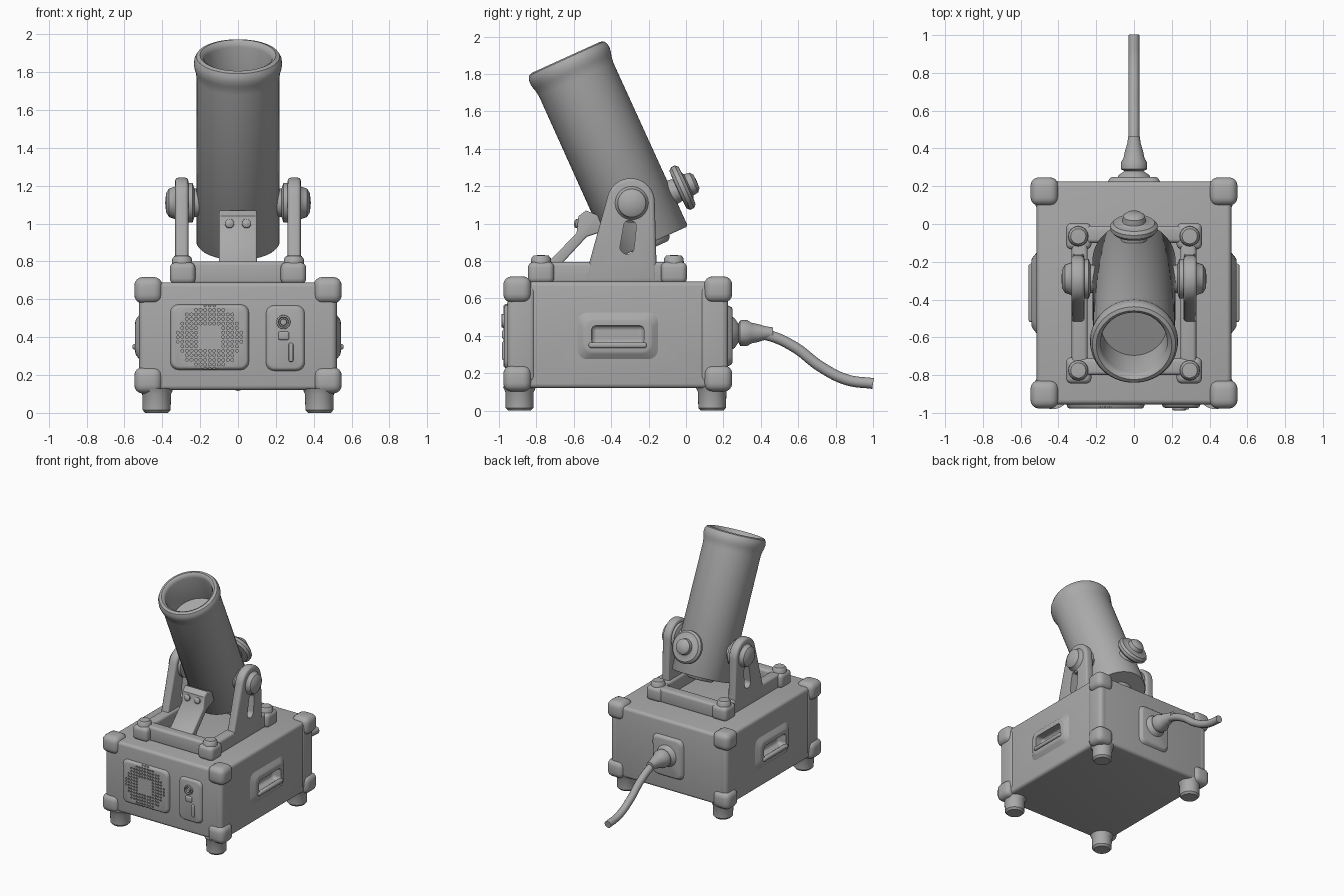
import bpy, bmesh, math
from mathutils import Matrix, Vector

if "Cube" in bpy.data.objects:
    bpy.data.objects.remove(bpy.data.objects["Cube"])

grey = bpy.data.materials.new("plain_grey")
grey.use_nodes = True
grey.diffuse_color = (0.4, 0.4, 0.4, 1)
grey.node_tree.nodes["Principled BSDF"].inputs["Base Color"].default_value = (0.4, 0.4, 0.4, 1)

MID_Y = -0.365
parts = []


def finish(bm, name, mirror=False):
    bmesh.ops.recalc_face_normals(bm, faces=bm.faces)
    mesh = bpy.data.meshes.new(name)
    bm.to_mesh(mesh)
    bm.free()
    mesh.materials.append(grey)
    ob = bpy.data.objects.new(name, mesh)
    bpy.context.collection.objects.link(ob)
    parts.append(ob)
    if mirror:
        ob.modifiers.new("mirror", 'MIRROR')
    return ob


def bevel(bm, width, segments=4, edges=None):
    bmesh.ops.bevel(bm, geom=edges or bm.edges[:], offset=width, segments=segments,
                    profile=0.5, affect='EDGES', clamp_overlap=True)


def box(name, lo, hi, round_by, mirror=False):
    """Rounded block between two corners."""
    bm = bmesh.new()
    lo, hi = Vector(lo), Vector(hi)
    bmesh.ops.create_cube(bm, size=1, matrix=Matrix.Translation((lo + hi) / 2) @ Matrix.Diagonal((hi - lo).to_4d()))
    bevel(bm, round_by)
    return finish(bm, name, mirror)


def lathe(name, profile, origin, axis, sides=48, mirror=False):
    """Revolve (radius, height) points about an axis."""
    bm = bmesh.new()
    verts = [bm.verts.new((r, 0, h)) for r, h in profile]
    edges = [bm.edges.new(p) for p in zip(verts, verts[1:])]
    bmesh.ops.spin(bm, geom=verts + edges, cent=(0, 0, 0), axis=(0, 0, 1),
                   angle=math.tau, steps=sides, use_merge=True)
    bmesh.ops.remove_doubles(bm, verts=bm.verts, dist=1e-5)
    turn = Vector(axis).to_track_quat('Z', 'Y').to_matrix().to_4x4()
    bm.transform(Matrix.Translation(origin) @ turn)
    return finish(bm, name, mirror)


def prism(name, outline, x0, x1, round_by=0, mirror=False):
    """Extrude a (y, z) outline along x."""
    bm = bmesh.new()
    face = bm.faces.new([bm.verts.new((x0, y, z)) for y, z in outline])
    out = bmesh.ops.extrude_face_region(bm, geom=[face])
    moved = [v for v in out["geom"] if isinstance(v, bmesh.types.BMVert)]
    bmesh.ops.translate(bm, verts=moved, vec=(x1 - x0, 0, 0))
    if round_by:
        rims = [e for e in bm.edges if abs(e.verts[0].co.x - e.verts[1].co.x) < 1e-5]
        bevel(bm, round_by, 3, rims)
    return finish(bm, name, mirror)


def plate(name, centre, half, depth, normal, flare=0.03):
    """Raised plate with sloping sides and rounded corners on a wall."""
    bm = bmesh.new()
    bmesh.ops.create_cube(bm, size=2)
    for v in bm.verts:
        grow = flare if v.co.z < 0 else 0
        v.co = ((half[0] + grow) * v.co.x, (half[1] + grow) * v.co.y, depth * v.co.z)
    corners = [e for e in bm.edges if abs(e.verts[0].co.z - e.verts[1].co.z) > depth]
    bevel(bm, 0.04, 4, corners)
    bevel(bm, 0.01, 2, [e for e in bm.edges if all(v.co.z > 0 for v in e.verts)])
    n = Vector(normal)
    side = Vector((0, 0, 1)).cross(n)
    turn = Matrix((side, (0, 0, 1), n)).transposed().to_4x4()
    bm.transform(Matrix.Translation(centre) @ turn)
    return finish(bm, name)


def cut(target, cutter):
    mod = target.modifiers.new("cut", 'BOOLEAN')
    mod.operation, mod.solver, mod.object = 'DIFFERENCE', 'EXACT', cutter
    cutter.hide_render = True
    cutter.hide_set(True)
    parts.remove(cutter)


def arc(cy, cz, r, a0, a1, n=12):
    angles = [math.radians(a0 + (a1 - a0) * i / n) for i in range(n + 1)]
    return [(cy + r * math.cos(a), cz + r * math.sin(a)) for a in angles]


# Cabinet with bumpers, edge posts and feet
cabinet = box("cabinet", (-0.515, -0.955, 0.12), (0.515, 0.225, 0.69), 0.025)
for end, y in (("front", -0.88), ("back", 0.15)):
    s = -1 if end == "front" else 1
    for level, z in (("lower", 0.172), ("upper", 0.648)):
        cy = y + s * 0.022
        box(f"{end}_{level}_bumper", (0.4, cy - 0.075, z - 0.07), (0.548, cy + 0.075, z + 0.07), 0.045, True)
    box(f"{end}_edge_post", (0.44, y - 0.075, 0.15), (0.522, y + 0.075, 0.67), 0.03, True)
    lathe(f"{end}_foot", [(0, 0), (0.06, 0), (0.074, 0.015), (0.076, 0.1), (0.09, 0.13), (0, 0.13)],
          (0.43, y + s * 0.0 - 0.01, 0), (0, 0, 1), 32, True)

# Front grille and control plates
grille = plate("grille_plate", (-0.15, -0.955, 0.4), (0.2, 0.165), 0.022, (0, -1, 0), 0.015)
bm = bmesh.new()
for i in range(-7, 8):
    for j in range(-7, 8):
        if 0.07 < math.hypot(i, j) * 0.024 < 0.172:
            at = Matrix.Translation((-0.15 + i * 0.024, -0.977, 0.4 + j * 0.024))
            bmesh.ops.create_cone(bm, cap_ends=True, segments=6, radius1=0.008, radius2=0.008, depth=0.024,
                                  matrix=at @ Matrix.Rotation(math.pi / 2, 4, 'X'))
cut(grille, finish(bm, "grille_hole_cutter"))
plate("control_plate", (0.25, -0.955, 0.395), (0.095, 0.165), 0.018, (0, -1, 0), 0.015)
lathe("dial", [(0, 0.012), (0.016, 0.012), (0.018, 0), (0.024, 0), (0.028, 0.012), (0.036, 0.01), (0.038, -0.01)],
      (0.24, -0.975, 0.48), (0, -1, 0), 32)
box("rocker_switch", (0.213, -0.985, 0.385), (0.27, -0.96, 0.43), 0.01)
box("slide_switch", (0.268, -0.983, 0.27), (0.292, -0.96, 0.37), 0.008)

# Recessed carrying handles on both sides
for side, s in (("left", 1), ("right", -1)):
    surround = plate(f"{side}_handle_plate", (s * 0.515, MID_Y, 0.4), (0.18, 0.09), 0.028, (s, 0, 0), 0.07)
    recess = box(f"{side}_handle_cutter", (s * 0.53 - 0.06, MID_Y - 0.14, 0.355),
                 (s * 0.53 + 0.06, MID_Y + 0.14, 0.455), 0.025)
    cut(surround, recess)
    mod = cabinet.modifiers.new("cut", 'BOOLEAN')
    mod.operation, mod.solver, mod.object = 'DIFFERENCE', 'EXACT', recess
    box(f"{side}_handle_lip", (s * 0.54 - 0.018, MID_Y - 0.155, 0.335),
        (s * 0.54 + 0.018, MID_Y + 0.155, 0.365), 0.012)

# Rear inlet plate, strain relief and power cable
plate("inlet_plate", (0, 0.225, 0.4), (0.125, 0.15), 0.024, (0, 1, 0), 0.025)
lathe("strain_relief", [(0, 0), (0.1, 0), (0.08, 0.035), (0.05, 0.055), (0.068, 0.065), (0.07, 0.1), (0.055, 0.125),
                        (0.048, 0.16), (0.036, 0.2), (0.03, 0.24), (0, 0.24)], (0, 0.225, 0.415), (0, 1, 0), 32)
curve = bpy.data.curves.new("power_cable", 'CURVE')
curve.dimensions, curve.bevel_depth, curve.bevel_resolution = '3D', 0.029, 4
curve.use_fill_caps = True
path = [(0.35, 0.415), (0.45, 0.4), (0.58, 0.34), (0.72, 0.235), (0.86, 0.165), (1.0, 0.145)]
spline = curve.splines.new('BEZIER')
spline.bezier_points.add(len(path) - 1)
for p, (y, z) in zip(spline.bezier_points, path):
    p.co = (0, y, z)
    p.handle_left_type = p.handle_right_type = 'AUTO'
curve.materials.append(grey)
bpy.context.collection.objects.link(bpy.data.objects.new("power_cable", curve))

# Mounting frame with bolted corners
box("frame_side_rail", (0.245, -0.78, 0.68), (0.33, -0.06, 0.795), 0.02, True)
box("frame_front_rail", (-0.29, -0.8, 0.68), (0.29, -0.71, 0.8), 0.02)
box("frame_back_rail", (-0.29, -0.1, 0.68), (0.29, -0.01, 0.795), 0.02)
for end, y in (("front", -0.775), ("back", -0.065)):
    box(f"{end}_frame_corner", (0.225, y - 0.07, 0.68), (0.36, y + 0.07, 0.795), 0.03, True)
    lathe(f"{end}_frame_bolt", [(0.055, -0.02), (0.052, 0.025), (0.04, 0.04), (0, 0.042)],
          (0.295, y, 0.79), (0, 0, 1), 24, True)

# Yoke arms with slots and pivots
outline = [(-0.545, 0.69), (-0.155, 0.69)] + arc(-0.295, 1.115, 0.128, -2, 168, 20)
arm = prism("yoke_arm", outline, 0.262, 0.332, 0.018)
slot = arc(-0.3, 0.985, 0.034, -10, 180) + arc(-0.315, 0.875, 0.038, 180, 350)
cut(arm, prism("yoke_slot_cutter", slot, 0.2, 0.4))
arm.modifiers.new("mirror", 'MIRROR')
lathe("yoke_pivot", [(0, -0.1), (0.07, -0.1), (0.075, -0.01), (0.105, 0), (0.105, 0.08), (0.085, 0.095),
                     (0.075, 0.125), (0.05, 0.14), (0, 0.145)], (0.24, -0.29, 1.11), (1, 0, 0), 32, True)

# Tilted barrel with rolled muzzle, shallow bore and base cap
tilt = math.radians(24.4)
along = Vector((0, -math.sin(tilt), math.cos(tilt)))
across = Vector((0, math.cos(tilt), math.sin(tilt)))
base = Vector((0, -0.19, 0.895))
rim = [(0.203 + r, 1.045 + h) for r, h in arc(0, 0, 0.027, -35, 150, 10)]
profile = [(0, -0.028), (0.09, -0.028), (0.105, -0.015), (0.11, 0), (0.212, 0), (0.22, 0.01),
           (0.218, 0.96), (0.224, 1.0)] + rim
profile = profile[:-11] + [(0.229, 1.015), (0.233, 1.04), (0.231, 1.065), (0.22, 1.085),
                           (0.2, 1.092), (0.185, 1.083), (0.176, 1.06), (0.174, 0.84), (0, 0.84)]
lathe("barrel", profile, base, along, 64)

# Rear adjusting knob
lathe("rear_knob", [(0, 0.2), (0.07, 0.2), (0.065, 0.25), (0.11, 0.252), (0.125, 0.268), (0.125, 0.29),
                    (0.11, 0.306), (0.075, 0.308), (0.062, 0.315), (0.058, 0.345), (0.04, 0.36), (0, 0.363)],
      base + along * 0.2, across, 40)

# Front support strap and its bolts
prism("support_strap", [(-0.78, 0.76), (-0.72, 0.81), (-0.585, 0.95), (-0.575, 1.04), (-0.535, 1.07),
                        (-0.47, 1.045), (-0.44, 0.96), (-0.53, 0.93), (-0.66, 0.79), (-0.67, 0.76)],
      -0.1, 0.1, 0.01)
lathe("strap_bolt", [(0.026, -0.02), (0.024, 0.012), (0.012, 0.02), (0, 0.021)],
      (0.045, -0.578, 1.0), (0, -0.97, 0.2), 16, True)

# Smooth shading with crisp edges
bpy.ops.object.select_all(action='DESELECT')
for ob in parts:
    ob.select_set(True)
bpy.context.view_layer.objects.active = cabinet
bpy.ops.object.shade_smooth_by_angle(angle=math.radians(40))
